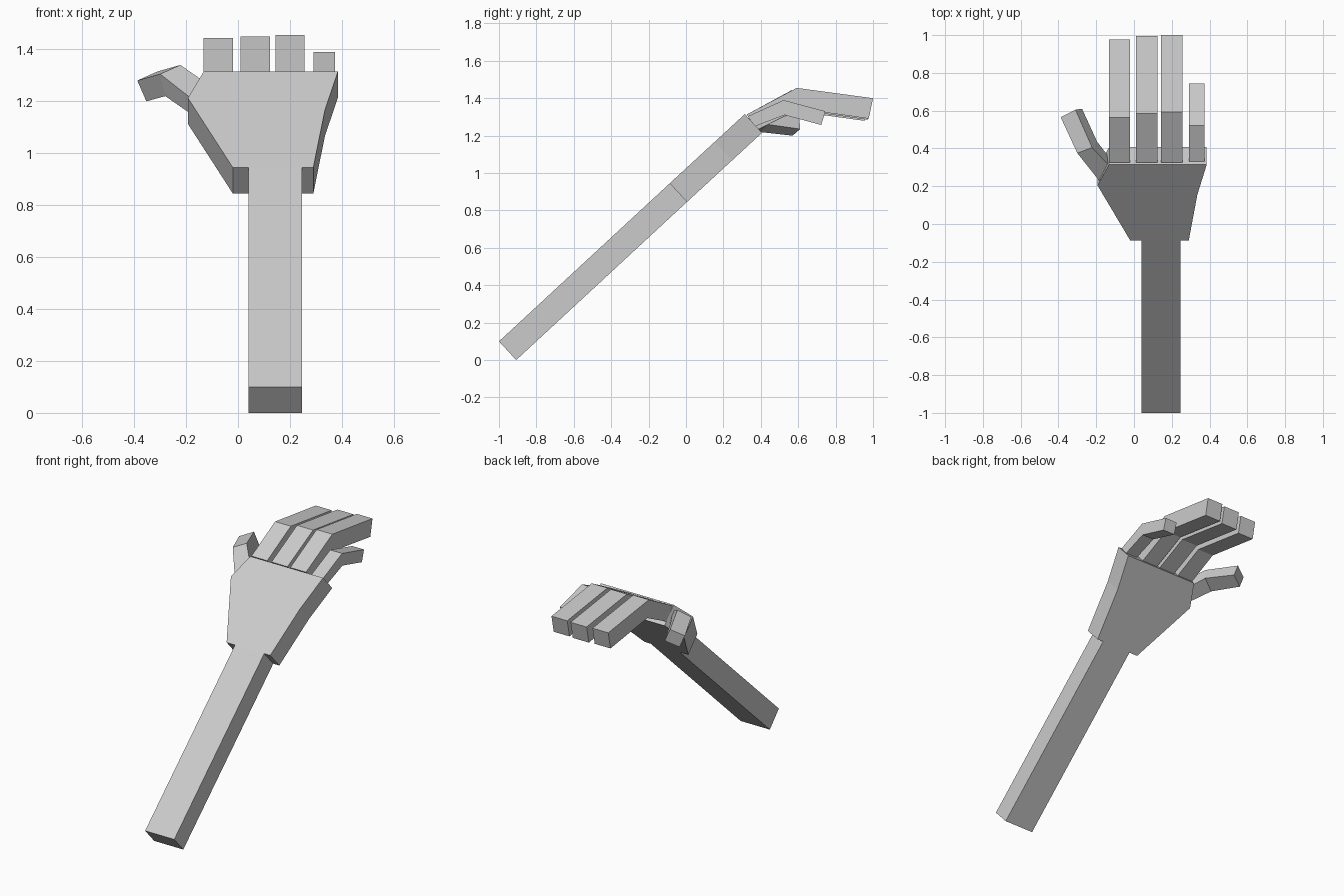
import bpy
import bmesh

if "Cube" in bpy.data.objects:
    bpy.data.objects.remove(bpy.data.objects["Cube"])


def loft(name, rings):
    """Solid made from matching closed rings of points, capped at both ends."""
    bm = bmesh.new()
    vs = [[bm.verts.new(p) for p in ring] for ring in rings]
    n = len(vs[0])
    for a, b in zip(vs, vs[1:]):
        for i in range(n):
            j = (i + 1) % n
            bm.faces.new((a[i], a[j], b[j], b[i]))
    bm.faces.new(vs[0])
    bm.faces.new(vs[-1])
    bmesh.ops.recalc_face_normals(bm, faces=bm.faces)
    mesh = bpy.data.meshes.new(name)
    bm.to_mesh(mesh)
    bm.free()
    obj = bpy.data.objects.new(name, mesh)
    bpy.context.collection.objects.link(obj)
    return obj


def bar(name, x0, x1, stations):
    """Rectangular bar through stations of ((y, z) top, (y, z) bottom)."""
    return loft(name, [[(x0, *t), (x1, *t), (x1, *b), (x0, *b)]
                       for t, b in stations])


# Forearm
bar("forearm", 0.04, 0.247, [((-1.0, 0.1), (-0.908, 0.0)),
                             ((-0.087, 0.945), (0.005, 0.845))])

# Palm: outline on the sloped back of the hand, extruded through its thickness
outline = [(-0.02, 0.945), (0.29, 0.945), (0.335, 1.167),
           (0.385, 1.315), (-0.132, 1.315), (-0.193, 1.213)]
back = [(x, -0.087 + (z - 0.945) * 1.085, z) for x, z in outline]
loft("palm", [back, [(x, y + 0.092, z - 0.1) for x, y, z in back]])

# Long fingers: x range, knuckle y and z, tip y
for name, x0, x1, ky, kz, ty in [("index_finger", -0.132, -0.02, 0.565, 1.443, 0.978),
                                 ("middle_finger", 0.01, 0.124, 0.585, 1.449, 0.995),
                                 ("ring_finger", 0.144, 0.256, 0.592, 1.455, 1.0)]:
    tz = kz - 0.055
    bar(name, x0, x1, [((0.325, 1.313), (0.378, 1.23)),
                       ((ky, kz), (ky + 0.015, kz - 0.112)),
                       ((ty, tz), (ty - 0.023, tz - 0.109))])

# Little finger
bar("little_finger", 0.29, 0.374, [((0.33, 1.303), (0.37, 1.25)),
                                   ((0.522, 1.39), (0.527, 1.31)),
                                   ((0.745, 1.33), (0.723, 1.257))])

# Thumb: base, knuckle and tip cross-sections
loft("thumb", [
    [(-0.185, 0.23, 1.215), (-0.1, 0.275, 1.255), (-0.09, 0.3, 1.175), (-0.165, 0.255, 1.14)],
    [(-0.3, 0.375, 1.305), (-0.222, 0.405, 1.34), (-0.195, 0.435, 1.26), (-0.28, 0.39, 1.22)],
    [(-0.388, 0.565, 1.28), (-0.31, 0.605, 1.315), (-0.275, 0.61, 1.235), (-0.353, 0.57, 1.2)],
])
